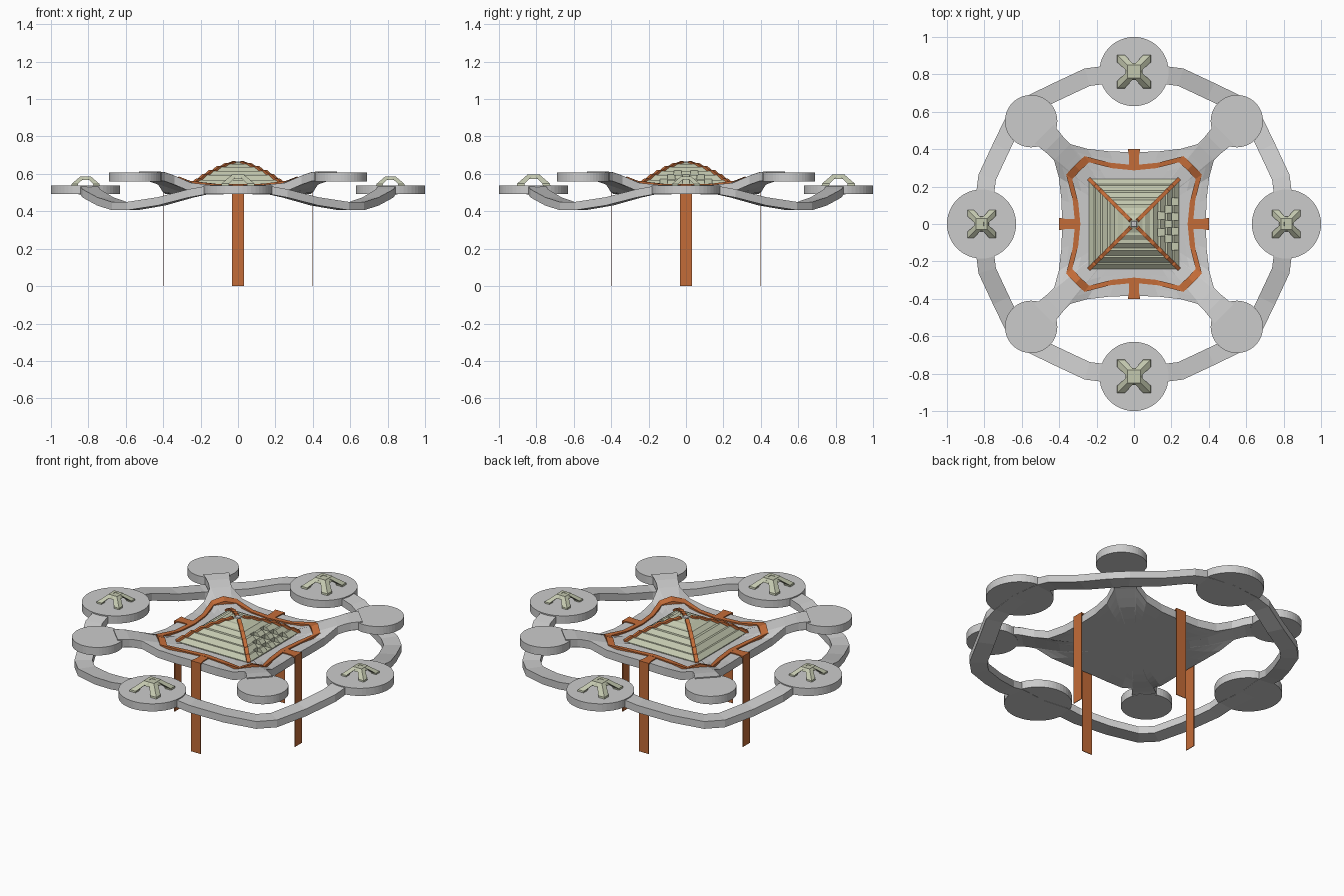
import bpy, bmesh, math
from mathutils import Vector, Matrix

if "Cube" in bpy.data.objects:
    bpy.data.objects.remove(bpy.data.objects["Cube"])


def material(name, rgb):
    m = bpy.data.materials.new(name)
    m.diffuse_color = (*rgb, 1)
    m.use_nodes = True
    m.node_tree.nodes["Principled BSDF"].inputs["Base Color"].default_value = m.diffuse_color
    return m


RUST = material("rust", (0.55, 0.15, 0.04))
GREEN = material("sage", (0.55, 0.58, 0.43))


def make(name, bm, mat=None):
    bmesh.ops.recalc_face_normals(bm, faces=bm.faces)
    me = bpy.data.meshes.new(name)
    bm.to_mesh(me)
    bm.free()
    ob = bpy.data.objects.new(name, me)
    bpy.context.collection.objects.link(ob)
    if mat:
        me.materials.append(mat)
    return ob


def loft(bm, rings, closed=False):
    """Skin a list of equal-length vertex rings; cap the ends unless closed."""
    vs = [[bm.verts.new(p) for p in r] for r in rings]
    n = len(vs[0])
    for i in range(len(vs) if closed else len(vs) - 1):
        a, b = vs[i], vs[(i + 1) % len(vs)]
        for j in range(n):
            k = (j + 1) % n
            bm.faces.new((a[j], a[k], b[k], b[j]))
    if not closed:
        bm.faces.new(vs[0])
        bm.faces.new(vs[-1])


def square(h, z, cx=0, cy=0):
    return [(cx + sx * h, cy + sy * h, z) for sx, sy in ((-1, -1), (1, -1), (1, 1), (-1, 1))]


def box(bm, x0, x1, y0, y1, z0, z1):
    loft(bm, [[(x0, y0, z), (x1, y0, z), (x1, y1, z), (x0, y1, z)] for z in (z0, z1)])


def four(pts):
    """Repeat points of one side around the four sides."""
    out = []
    for q in range(4):
        r = Matrix.Rotation(q * math.pi / 2, 3, 'Z')
        out += [r @ Vector(p) for p in pts]
    return out


def deck_z(x, y):
    """Deck height: flat in the middle, rising along the corner arms."""
    u = max(0, min(1, (min(abs(x), abs(y)) - 0.19) / 0.24))
    return 0.54 + 0.074 * u * u * (3 - 2 * u) ** 1.0


def disc(name, x, y, r, z0, z1):
    bm = bmesh.new()
    circle = [(x + r * math.cos(a), y + r * math.sin(a))
              for a in (i * math.tau / 48 for i in range(48))]
    loft(bm, [[(px, py, z) for px, py in circle] for z in (z0, z1)])
    ob = make(name, bm)
    return ob


# Outer and corner discs
for i, (x, y) in enumerate(((0.815, 0), (0, 0.815), (-0.815, 0), (0, -0.815))):
    disc(f"outer_disc_{i}", x, y, 0.185, 0.492, 0.538)
for i, (x, y) in enumerate(((1, 1), (-1, 1), (-1, -1), (1, -1))):
    disc(f"corner_disc_{i}", 0.55 * x, 0.55 * y, 0.14, 0.56, 0.608)

# Wavy ring walkway passing under the corner discs
path = four([(0.815, 0, 0.514), (0.795, 0.17, 0.512), (0.785, 0.25, 0.496), (0.71, 0.41, 0.453),
             (0.635, 0.565, 0.428), (0.565, 0.635, 0.428), (0.41, 0.71, 0.453),
             (0.25, 0.785, 0.496), (0.17, 0.795, 0.512)])
bm = bmesh.new()
rings = []
for i, p in enumerate(path):
    d1 = (p - path[i - 1]).xy.normalized()
    d2 = (path[(i + 1) % len(path)] - p).xy.normalized()
    t = (d1 + d2).normalized()
    s = Vector((t.y, -t.x, 0)) * 0.048 / max(0.5, t.dot(d1))
    up = Vector((0, 0, 0.022))
    rings.append([p - s - up, p + s - up, p + s + up, p - s + up])
loft(bm, rings, closed=True)
make("ring_walkway", bm)

# Central deck with four rising arms
half = [(0.43, -0.53), (0.39, -0.475), (0.34, -0.427), (0.25, -0.402), (0.13, -0.388)]
side = [(-x, y, 0) for x, y in half] + [(0, -0.384, 0)] + [(x, y, 0) for x, y in half[::-1]]
outline = four(side)
scales = (1, 0.9, 0.8, 0.7, 0.6, 0.45, 0.01)
bm = bmesh.new()
top = [[(p.x * k, p.y * k, deck_z(p.x * k, p.y * k)) for p in outline] for k in scales]
bot = [[(x, y, z - 0.048) for x, y, z in r] for r in top]
loft(bm, top[::-1] + bot)
make("central_deck", bm)

# Rust border on the deck
fside = [(-0.312, -0.317, 0), (-0.265, -0.363, 0), (-0.13, -0.328, 0), (0, -0.315, 0),
         (0.13, -0.328, 0), (0.265, -0.363, 0)]
frame = four(fside)
bm = bmesh.new()
loft(bm, [[(p.x * k, p.y * k, deck_z(p.x * k, p.y * k) + dz)
           for k, dz in ((1, -0.01), (1, 0.007), (0.91, 0.007), (0.91, -0.01))] for p in frame],
     closed=True)
make("deck_border", bm, RUST)

# Hanging banners folded over the deck edge
for q in range(4):
    bm = bmesh.new()
    loft(bm, [[(-0.026, -0.30, z), (0.026, -0.30, z), (0.026, -0.36, z), (0.033, -0.40, z),
               (-0.033, -0.40, z), (-0.026, -0.36, z)] for z in (0.536, 0.546)])
    box(bm, -0.033, 0.033, -0.402, -0.398, 0, 0.546)
    bm.transform(Matrix.Rotation(q * math.pi / 2, 4, 'Z'))
    make(f"banner_{q}", bm, RUST)

# Stepped pyramid
steps = [(0.24, 0.53), (0.24, 0.545), (0.215, 0.568), (0.205, 0.568), (0.18, 0.594), (0.168, 0.594),
         (0.143, 0.616), (0.127, 0.616), (0.103, 0.636), (0.085, 0.636), (0.06, 0.652),
         (0.045, 0.652), (0.02, 0.662)]
bm = bmesh.new()
loft(bm, [square(h, z) for h, z in steps])
pyramid = make("stepped_pyramid", bm, GREEN)

# Recesses cut in the right-hand tiers
bm = bmesh.new()
for x, z0, z1, ys in ((0.20, 0.546, 0.58, (-0.12, -0.04, 0.04, 0.12)),
                      (0.165, 0.569, 0.605, (-0.08, 0, 0.08)),
                      (0.125, 0.595, 0.625, (-0.045, 0.045))):
    for y in ys:
        box(bm, x, x + 0.05, y - 0.02, y + 0.02, z0, z1)
cutter = make("recess_cutter", bm)
cutter.hide_render = True
cutter.hide_viewport = True
mod = pyramid.modifiers.new("recesses", 'BOOLEAN')
mod.operation = 'DIFFERENCE'
mod.object = cutter
mod.use_self = True

# Rust ribs up the pyramid's corners
ribprof = [(0.0, 0.64)] + [(h * math.sqrt(2) + 0.004, z + 0.006) for h, z in steps][::-1]
for q in range(4):
    bm = bmesh.new()
    loft(bm, [[(d, w, z) for d, z in ribprof + [(0.22, 0.53)]] for w in (-0.011, 0.011)])
    bm.transform(Matrix.Rotation(math.pi / 4 + q * math.pi / 2, 4, 'Z'))
    make(f"pyramid_rib_{q}", bm, RUST)
bm = bmesh.new()
loft(bm, [square(0.024, 0.65), square(0.014, 0.67 - 0.003)])
make("pyramid_cap", bm)

# Four-legged pavilions on the outer discs
for i, (cx, cy, s) in enumerate(((0.815, 0, 0.85), (0, 0.815, 1), (-0.815, 0, 0.85), (0, -0.815, 1))):
    bm = bmesh.new()
    for sx in (-1, 1):
        for sy in (-1, 1):
            loft(bm, [square(0.02, 0, sx * 0.07, sy * 0.07), square(0.02, 0.012, sx * 0.068, sy * 0.068),
                      square(0.017, 0.058, sx * 0.017, sy * 0.017)])
    loft(bm, [square(0.046, 0.036), square(0.034, 0.06), square(0.014, 0.06), square(0.012, 0.05)])
    bm.transform(Matrix.Translation((cx, cy, 0.536)) @ Matrix.Scale(s, 4))
    make(f"pavilion_{i}", bm, GREEN)
